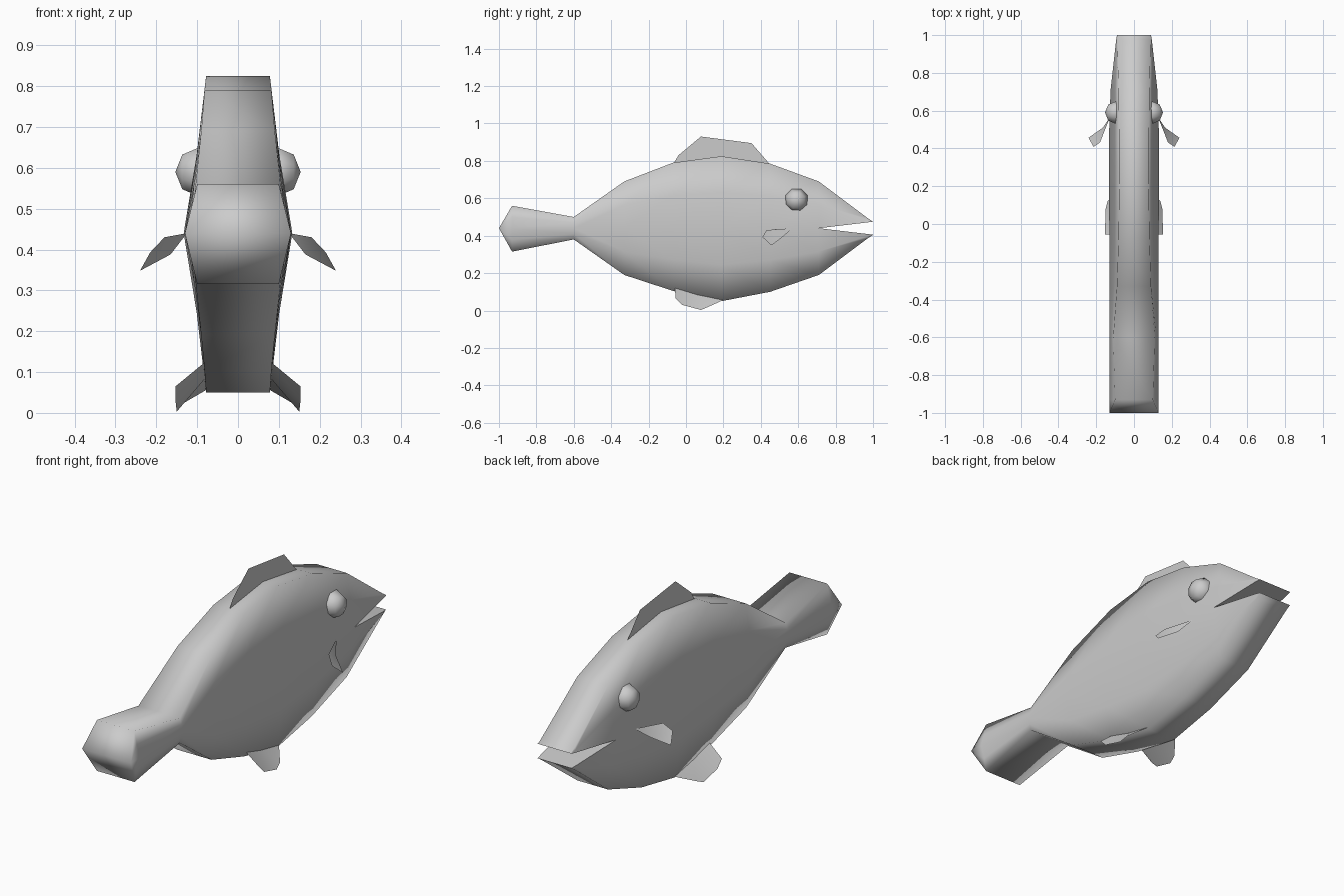
import bpy, bmesh, math
from mathutils import Matrix

cube = bpy.data.objects.get("Cube")
if cube:
    bpy.data.objects.remove(cube, do_unlink=True)

grey = bpy.data.materials.new("plain grey")
grey.use_nodes = True
GREY = (0.6, 0.6, 0.6, 1)
grey.diffuse_color = GREY
grey.node_tree.nodes["Principled BSDF"].inputs["Base Color"].default_value = GREY


def finish(bm, name, angle=100):
    """Turn a bmesh into a smooth shaded grey object."""
    mesh = bpy.data.meshes.new(name)
    bm.to_mesh(mesh)
    bm.free()
    mesh.materials.append(grey)
    obj = bpy.data.objects.new(name, mesh)
    bpy.context.collection.objects.link(obj)
    bpy.ops.object.select_all(action='DESELECT')
    obj.select_set(True)
    bpy.context.view_layer.objects.active = obj
    bpy.ops.object.shade_smooth_by_angle(angle=math.radians(angle))
    return obj


def sheet(name, points, faces, side=1):
    """Thin fin from a few points, mirrored by side."""
    bm = bmesh.new()
    verts = [bm.verts.new((x * side, y, z)) for x, y, z in points]
    for face in faces:
        bm.faces.new([verts[i] for i in face])
    return finish(bm, name)


# Body sections: y, top z, bottom z, edge half width, ridge half width, mouth gap
sections = [
    (-1.00, 0.44, 0.44, 0.13, 0.13, 0),
    (-0.93, 0.56, 0.315, 0.10, 0.13, 0),
    (-0.60, 0.50, 0.38, 0.11, 0.13, 0),
    (-0.33, 0.69, 0.19, 0.09, 0.13, 0),
    (-0.07, 0.79, 0.105, 0.082, 0.13, 0),
    (0.19, 0.825, 0.05, 0.078, 0.133, 0),
    (0.45, 0.785, 0.10, 0.079, 0.133, 0),
    (0.71, 0.69, 0.19, 0.082, 0.124, 0),
    (0.97, 0.495, 0.385, 0.088, 0.095, 0.031),
    (1.00, 0.475, 0.405, 0.088, 0.09, 0.035),
]
RIDGE = 0.44
bm = bmesh.new()
for half in (1, -1):
    rows = []
    for y, top, bottom, edge, ridge, gap in sections:
        outer = top if half > 0 else bottom
        inner = RIDGE + half * gap
        flank = edge + (ridge - edge) * 0.42
        column = [(ridge, inner), (flank, (outer + inner) / 2), (edge, outer)]
        ring = column + [(-x, z) for x, z in reversed(column)]
        rows.append([bm.verts.new((x, y, z)) for x, z in ring])
    for a, b in zip(rows, rows[1:]):
        for i in range(5):
            bm.faces.new((a[i], a[i + 1], b[i + 1], b[i]))
    # Inner surface of the jaw
    for a, b in zip(rows[-3:], rows[-2:]):
        bm.faces.new((a[5], a[0], b[0], b[5]))
bmesh.ops.remove_doubles(bm, verts=bm.verts, dist=0.0005)
bmesh.ops.dissolve_degenerate(bm, edges=bm.edges, dist=0.0005)
bmesh.ops.recalc_face_normals(bm, faces=bm.faces)
finish(bm, "body")

# Upright fin on the back
sheet("dorsal_fin",
      [(0, -0.07, 0.78), (0, -0.04, 0.83), (0, 0.08, 0.93),
       (0, 0.35, 0.895), (0, 0.45, 0.78), (0, 0.19, 0.81)],
      [(0, 1, 2, 5), (5, 2, 3, 4)])

for label, side in (("left", 1), ("right", -1)):
    # Side fin behind the mouth
    sheet(label + "_pectoral_fin",
          [(0.125, 0.57, 0.44), (0.165, 0.51, 0.388), (0.24, 0.457, 0.348),
           (0.215, 0.408, 0.393), (0.18, 0.432, 0.43)],
          [(0, 1, 4), (1, 2, 3, 4)], side)

    # Belly fin
    sheet(label + "_belly_fin",
          [(0.08, -0.06, 0.125), (0.153, -0.055, 0.065), (0.153, -0.02, 0.03),
           (0.15, 0.08, 0.003), (0.14, 0.12, 0.02), (0.078, 0.20, 0.056),
           (0.08, 0.06, 0.085)],
          [(0, 1, 2, 6), (6, 2, 3), (6, 3, 4, 5)], side)

    # Bulging eye with its pole facing outwards
    bm = bmesh.new()
    bmesh.ops.create_uvsphere(bm, u_segments=8, v_segments=4, radius=0.065)
    bmesh.ops.transform(
        bm, verts=bm.verts,
        matrix=Matrix.Translation((0.095 * side, 0.59, 0.59))
        @ Matrix.Diagonal((0.9, 1, 1, 1))
        @ Matrix.Rotation(math.radians(90), 4, 'Y')
        @ Matrix.Rotation(math.radians(22.5), 4, 'Z'))
    finish(bm, label + "_eye")
